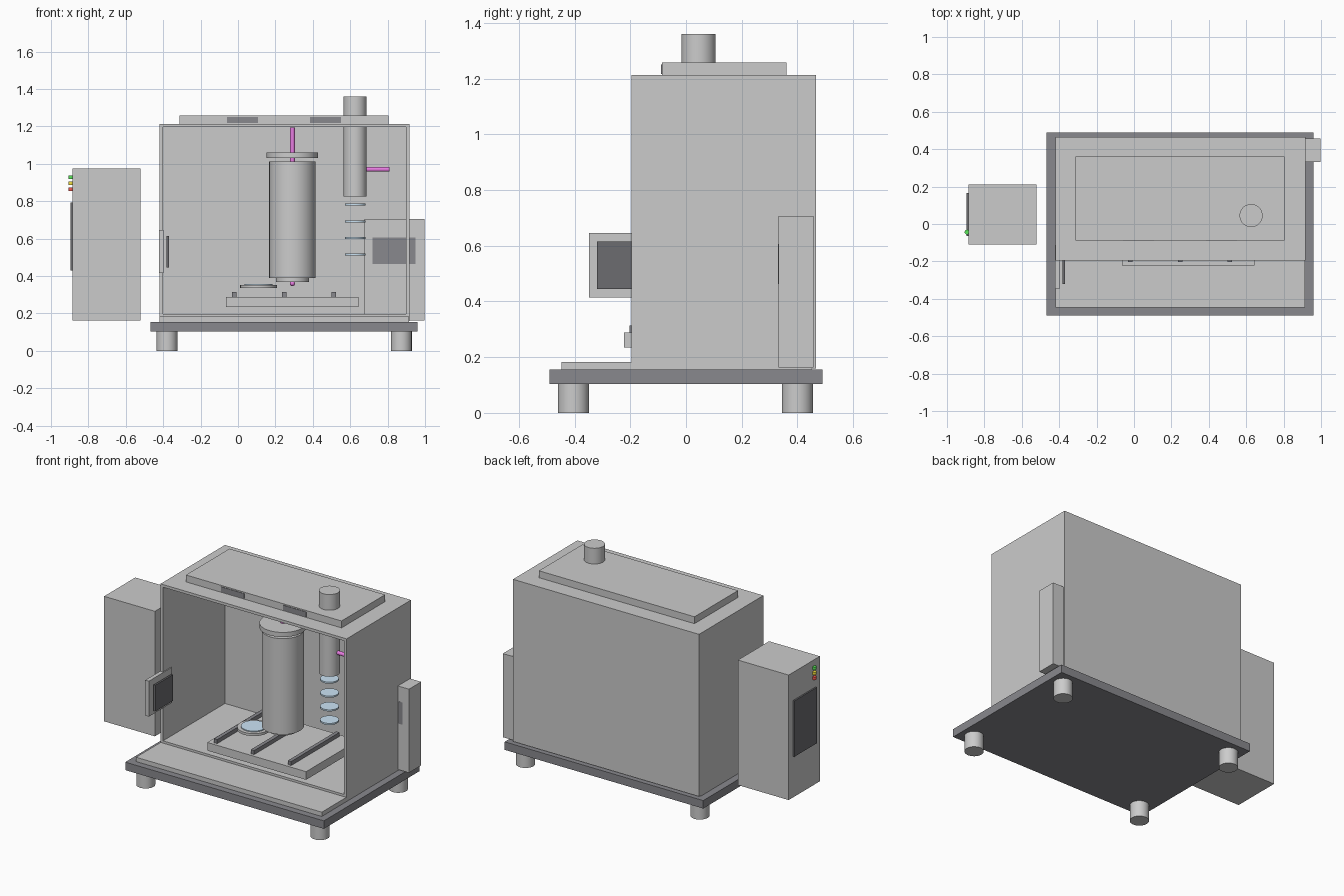
import bpy, bmesh, math
from mathutils import Vector

if "Cube" in bpy.data.objects:
    bpy.data.objects.remove(bpy.data.objects["Cube"])


def material(name, rgb):
    m = bpy.data.materials.new(name)
    m.diffuse_color = (*rgb, 1)
    m.use_nodes = True
    m.node_tree.nodes["Principled BSDF"].inputs["Base Color"].default_value = m.diffuse_color
    return m


DARK = material("dark_metal", (0.25, 0.25, 0.27))
SCREEN = material("dark_panel", (0.15, 0.15, 0.16))
BLUE = material("pale_blue_glass", (0.6, 0.78, 0.92))
VIOLET = material("violet_beam", (0.8, 0.2, 0.75))


def finish(obj, name, mat):
    obj.name = name
    if mat:
        obj.data.materials.append(mat)
    return obj


def box(name, x, y, z, mat=None):
    """Box from its (min, max) range on each axis."""
    lo, hi = Vector((x[0], y[0], z[0])), Vector((x[1], y[1], z[1]))
    bpy.ops.mesh.primitive_cube_add(size=1)
    obj = bpy.context.object
    size, mid = hi - lo, (hi + lo) / 2
    for v in obj.data.vertices:
        v.co = Vector(a * b for a, b in zip(v.co, size))
    obj.location = mid
    return finish(obj, name, mat)


def cyl(name, x, y, z, r, mat=None, sides=48):
    """Upright cylinder from its z range."""
    bpy.ops.mesh.primitive_cylinder_add(vertices=sides, radius=r, depth=z[1] - z[0],
                                        location=(x, y, (z[0] + z[1]) / 2))
    bpy.ops.object.shade_smooth_by_angle()
    return finish(bpy.context.object, name, mat)


# Base plate, feet and floor slab
box("base_plate", (-0.467, 0.96), (-0.49, 0.49), (0.103, 0.155), DARK)
for i, x in enumerate((-0.38, 0.873)):
    for j, y in enumerate((-0.404, 0.4)):
        cyl(f"foot_{i}{j}", x, y, (0, 0.103), 0.056)
box("floor_slab", (-0.42, 0.915), (-0.447, 0.45), (0.155, 0.183))

# Enclosure: hollow shell with an open front
shell = box("enclosure", (-0.42, 0.917), (-0.195, 0.466), (0.16, 1.213))
bm = bmesh.new()
bm.from_mesh(shell.data)
front = min(bm.faces, key=lambda f: f.calc_center_median().y)
bmesh.ops.inset_region(bm, faces=[front], thickness=0.025)
# raise the lower lip of the opening above the floor slab
for v in front.verts:
    if v.co.z < 0:
        v.co.z += 0.02
hole = bmesh.ops.extrude_discrete_faces(bm, faces=[front])["faces"]
for v in hole[0].verts:
    v.co.y += 0.636
bmesh.ops.recalc_face_normals(bm, faces=bm.faces)
bm.to_mesh(shell.data)
bm.free()

# Roof plate with front vents
box("roof_plate", (-0.313, 0.805), (-0.087, 0.36), (1.213, 1.258))
for i, x in enumerate((-0.06, 0.385)):
    box(f"roof_vent_{i}", (x, x + 0.167), (-0.09, -0.08), (1.217, 1.25), DARK)

# Illumination tube through the roof and the lens stack below it
cyl("illumination_tube", 0.626, 0.045, (0.826, 1.36), 0.0615)
for i, z in enumerate((0.783, 0.692, 0.603, 0.515)):
    cyl(f"lens_{i}", 0.626, 0.045, (z - 0.005, z + 0.005), 0.055, BLUE)

# Projection column
cyl("projection_column", 0.291, 0.045, (0.39, 1.013), 0.124)
cyl("column_flange", 0.291, 0.045, (1.03, 1.06), 0.138)
cyl("column_nozzle", 0.291, 0.045, (0.367, 0.392), 0.089)

# Beams and focus spot
cyl("vertical_beam", 0.291, 0.045, (1.0, 1.195), 0.0135, VIOLET, 24)
beam = cyl("side_beam", 0.745, 0.045, (0.905, 1.035), 0.0125, VIOLET, 24)
beam.rotation_euler.y = math.pi / 2
bpy.ops.mesh.primitive_uv_sphere_add(segments=24, ring_count=12, radius=0.014,
                                     location=(0.291, 0.045, 0.36))
bpy.ops.object.shade_smooth_by_angle()
finish(bpy.context.object, "focus_spot", VIOLET)

# Wafer stage, rails and wafer chuck
box("wafer_stage", (-0.065, 0.645), (-0.222, 0.312), (0.235, 0.288))
for i, x in enumerate((-0.02, 0.246, 0.512)):
    box(f"stage_rail_{i}", (x - 0.012, x + 0.012), (-0.203, 0.293), (0.288, 0.314), DARK)
cyl("wafer_chuck", 0.11, 0.005, (0.335, 0.351), 0.098)
cyl("wafer", 0.11, 0.005, (0.351, 0.357), 0.075, BLUE)

# Loading port on the left wall
box("port_panel", (-0.423, -0.397), (-0.348, -0.112), (0.415, 0.645))
box("port_door", (-0.382, -0.37), (-0.32, -0.14), (0.445, 0.615), SCREEN)

# Control cabinet with screen and status lamps
box("control_cabinet", (-0.885, -0.52), (-0.11, 0.21), (0.163, 0.975))
box("cabinet_screen", (-0.895, -0.88), (-0.065, 0.166), (0.43, 0.793), SCREEN)
for name, z, rgb in (("green", 0.928, (0.1, 0.8, 0.1)), ("yellow", 0.895, (0.9, 0.75, 0.05)),
                     ("red", 0.863, (0.9, 0.1, 0.08))):
    cyl(f"{name}_lamp", -0.893, -0.043, (z - 0.009, z + 0.009), 0.0127,
        material(f"{name}_light", rgb), 24)

# Laser cabinet through the right wall
box("laser_cabinet", (0.676, 0.996), (0.332, 0.457), (0.163, 0.706))
box("laser_panel", (0.72, 0.95), (0.331, 0.34), (0.463, 0.607), DARK)
